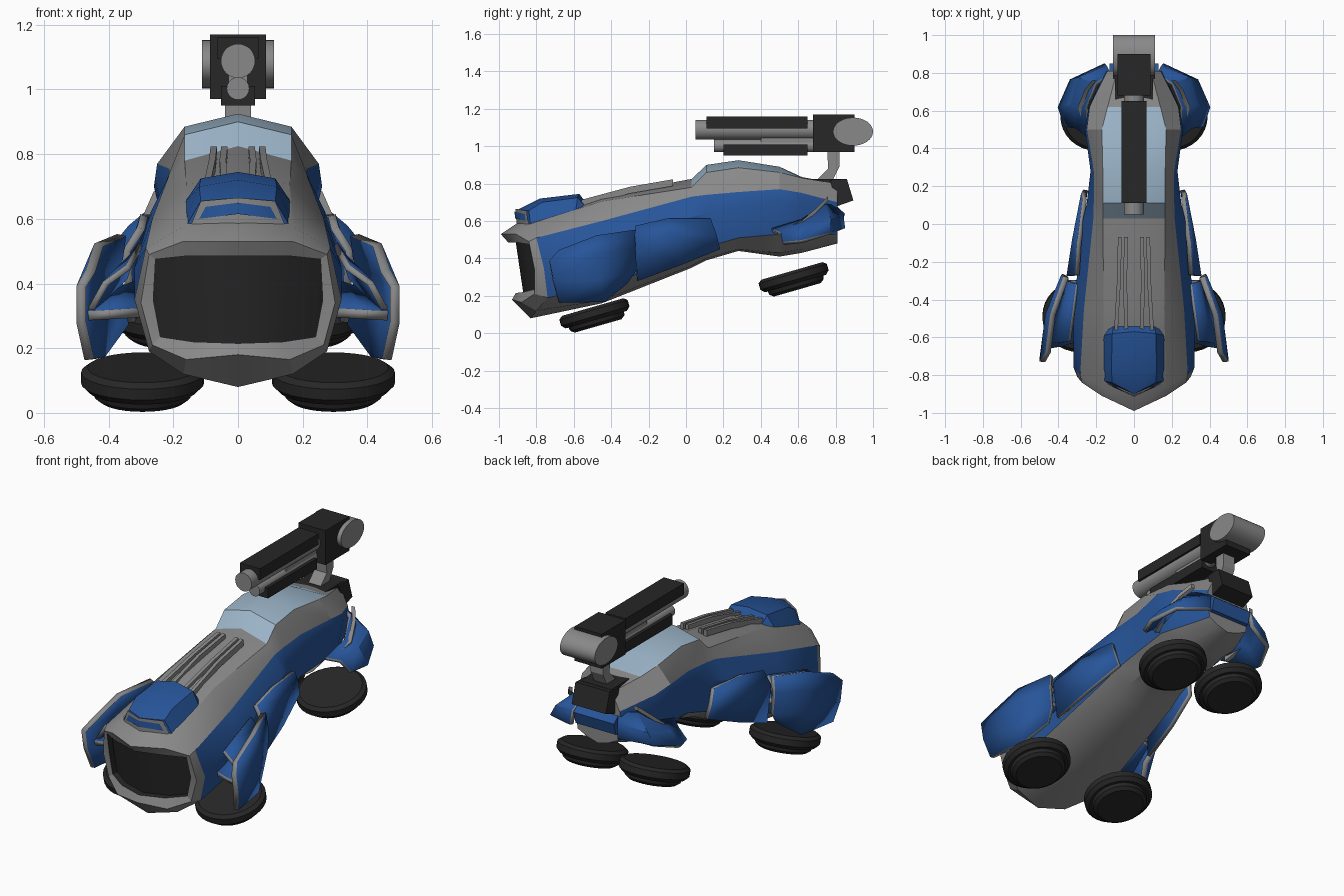
import bpy, bmesh, math
from mathutils import Matrix, Vector

if "Cube" in bpy.data.objects:
    bpy.data.objects.remove(bpy.data.objects["Cube"])


def material(name, rgb):
    m = bpy.data.materials.new(name)
    m.diffuse_color = (*rgb, 1)
    m.use_nodes = True
    m.node_tree.nodes["Principled BSDF"].inputs["Base Color"].default_value = m.diffuse_color
    return m


BLUE = material("blue_paint", (0.02, 0.09, 0.32))
BLACK = material("black_metal", (0.02, 0.02, 0.02))
GLASS = material("glass", (0.33, 0.46, 0.58))
GREY = material("grey_metal", (0.25, 0.25, 0.25))


def make(name, verts, faces, mats=(GREY,), idx=None, mirror=False, angle=25):
    me = bpy.data.meshes.new(name)
    me.from_pydata([tuple(v) for v in verts], [], faces)
    for m in mats:
        me.materials.append(m)
    if idx:
        for p, i in zip(me.polygons, idx):
            p.material_index = i
    bm = bmesh.new()
    bm.from_mesh(me)
    bmesh.ops.recalc_face_normals(bm, faces=bm.faces)
    bm.to_mesh(me)
    bm.free()
    ob = bpy.data.objects.new(name, me)
    bpy.context.collection.objects.link(ob)
    bpy.ops.object.select_all(action='DESELECT')
    ob.select_set(True)
    bpy.context.view_layer.objects.active = ob
    bpy.ops.object.shade_smooth_by_angle(angle=math.radians(angle))
    if mirror:
        mod = ob.modifiers.new("mirror", 'MIRROR')
        mod.merge_threshold = 0.0005
    return ob


def grid_faces(rows, cols):
    return [(r * cols + c, r * cols + c + 1, (r + 1) * cols + c + 1, (r + 1) * cols + c)
            for r in range(rows - 1) for c in range(cols - 1)]


def sheet(name, rows, thick=0.025, mats=(BLUE, GREY)):
    """Curved plate with a grey rim, on both sides of the car."""
    ob = make(name, [v for r in rows for v in r], grid_faces(len(rows), len(rows[0])), mats, mirror=True)
    s = ob.modifiers.new("thickness", 'SOLIDIFY')
    s.thickness, s.offset, s.material_offset_rim = thick, 0, 1
    return ob


def prism(name, yz, half_w, mat, half_top=None):
    """Side profile in y,z extruded across x."""
    n = len(yz)
    v = [(-half_w, y, z) for y, z in yz] + [(half_w, y, z) for y, z in yz]
    f = [tuple(range(n)), tuple(range(n, 2 * n))]
    f += [(i, (i + 1) % n, n + (i + 1) % n, n + i) for i in range(n)]
    return make(name, v, f, (mat,))


def box(name, y0, y1, z0, z1, half_w, mat):
    return prism(name, [(y0, z0), (y1, z0), (y1, z1), (y0, z1)], half_w, mat)


def lathe(name, profile, matrix, mat, seg=32, mirror=False):
    """Profile of (radius, height) turned about z, then placed."""
    v, n = [], len(profile)
    for s in range(seg):
        a = 2 * math.pi * s / seg
        v += [matrix @ Vector((r * math.cos(a), r * math.sin(a), h)) for r, h in profile]
    f = [(s * n + i, s * n + i + 1, (s + 1) % seg * n + i + 1, (s + 1) % seg * n + i)
         for s in range(seg) for i in range(n - 1)]
    f += [tuple(s * n for s in range(seg)), tuple(s * n + n - 1 for s in range(seg))]
    return make(name, v, f, (mat,), mirror=mirror)


def rail(name, path, w, h):
    """Thin rectangular strip following a path, mirrored."""
    v, n = [], len(path)
    for x, y, z in path:
        v += [(x - w, y, z - h), (x + w, y, z - h), (x + w, y, z + h), (x - w, y, z + h)]
    f = [(4 * i + k, 4 * i + (k + 1) % 4, 4 * i + 4 + (k + 1) % 4, 4 * i + 4 + k)
         for i in range(n - 1) for k in range(4)]
    return make(name, v, f + [(0, 1, 2, 3), tuple(range(4 * n - 4, 4 * n))], mirror=True)


# Body: half cross-sections from top centre to bottom centre
inner = [(0, -.95, .485), (.16, -.90, .485), (.255, -.84, .475), (.262, -.81, .35),
         (.24, -.81, .235), (.14, -.87, .22), (0, -.91, .215)]
grille = [(x, y + .04, z) for x, y, z in inner]
lip = [(0, -.99, .53), (.17, -.91, .53), (.275, -.84, .49), (.30, -.81, .34),
       (.265, -.81, .21), (.16, -.88, .165), (0, -.93, .18)]
nose = [(0, -.90, .59), (.17, -.86, .575), (.285, -.80, .51), (.32, -.76, .35),
        (.275, -.74, .19), (.17, -.80, .12), (0, -.83, .08)]


def station(y, *xz):
    return [(x, y, z) for x, z in xz]


stations = [
    grille, inner, lip, nose,
    station(-.45, (0, .735), (.16, .705), (.265, .60), (.32, .45), (.28, .25), (.17, .175), (0, .16)),
    station(.03, (0, .825), (.165, .78), (.215, .73), (.27, .62), (.24, .42), (.14, .36), (0, .35)),
    station(.11, (0, .90), (.165, .86), (.213, .74), (.25, .64), (.23, .46), (.13, .40), (0, .39)),
    station(.28, (0, .925), (.165, .885), (.213, .755), (.23, .68), (.21, .51), (.12, .45), (0, .44)),
    station(.50, (0, .89), (.17, .86), (.25, .77), (.26, .70), (.22, .53), (.13, .43), (0, .41)),
    station(.62, (0, .835), (.14, .83), (.235, .75), (.24, .68), (.20, .52), (.12, .45), (0, .43)),
    station(.81, (0, .80), (.09, .80), (.14, .70), (.15, .64), (.13, .53), (.07, .50), (0, .48))]
faces = grid_faces(len(stations), 7)
slots = []
for k in range(len(faces)):
    s, c = divmod(k, 6)
    if s == 0:
        slots.append(2)
    elif s >= 3 and c in (2, 3):
        slots.append(1)
    else:
        slots.append(3 if 5 <= s <= 8 and c == 0 else 0)
for base, slot in ((0, 2), (7 * (len(stations) - 1), 0)):
    faces += [tuple(base + i for i in q) for q in ((0, 1, 5, 6), (1, 2, 4, 5), (2, 3, 4))]
    slots += [slot] * 3
make("body", [p for s in stations for p in s], faces, (GREY, BLUE, BLACK, GLASS), slots, True)

# Hood scoop with grey mask and blue slot
scoop = [[(0, -.90, .66), (.115, -.84, .655), (.165, -.83, .57)],
         [(0, -.78, .72), (.12, -.77, .70), (.168, -.77, .58)],
         [(0, -.57, .745), (.115, -.58, .725), (.165, -.59, .65)],
         [(0, -.53, .69), (.11, -.54, .68), (.14, -.55, .66)]]
make("hood_scoop", [p for r in scoop for p in r] + [(0, -.89, .57)],
     grid_faces(4, 3) + [(0, 1, 2, 12)], (BLUE,), mirror=True)
make("scoop_mask", [(0, -.912, .665), (.115, -.852, .655), (.15, -.842, .57), (0, -.905, .575)],
     [(0, 1, 2, 3)], mirror=True)
make("scoop_slot", [(0, -.916, .65), (.10, -.862, .637), (.12, -.857, .60), (0, -.915, .615)],
     [(0, 1, 2, 3)], (BLUE,), mirror=True)

# Hood rails
for k, (xr, xf) in enumerate(((.042, .042), (.075, .095))):
    rail(f"hood_rail_{k}", [(xf, -.56, .695), (xr + .005, -.3, .765), (xr, -.07, .805)], .010, .018)

# Front fenders
sheet("front_fender", [
    [(.36, -.28, .55), (.43, -.48, .52), (.455, -.68, .44)],
    [(.372, -.275, .46), (.455, -.48, .42), (.485, -.73, .39)],
    [(.365, -.27, .34), (.445, -.46, .29), (.485, -.71, .28)],
    [(.35, -.32, .27), (.425, -.44, .17), (.46, -.68, .165)]], .03)
sheet("fender_shelf", [
    [(.30, -.62, .31), (.38, -.645, .305), (.47, -.66, .30)],
    [(.29, -.30, .40), (.33, -.30, .39), (.355, -.30, .38)]], .03)
sheet("fender_inner_fin", [
    [(.34, -.62, .45), (.41, -.63, .40), (.46, -.64, .31)],
    [(.30, -.32, .52), (.33, -.31, .48), (.35, -.30, .42)]], .02)

# Flank panels behind the front fenders
sheet("flank_panel", [
    [(.30, -.27, .57), (.29, -.10, .61), (.262, .13, .61)],
    [(.345, -.275, .50), (.315, -.08, .53), (.268, .16, .53)],
    [(.33, -.26, .28), (.30, -.03, .365), (.255, .18, .45)]], .025)

# Rear fenders
sheet("rear_fender", [
    [(.12, .79, .68), (.20, .74, .68), (.25, .62, .60), (.24, .46, .55)],
    [(.14, .83, .64), (.29, .77, .60), (.33, .63, .57), (.30, .51, .53)],
    [(.15, .84, .56), (.33, .76, .53), (.395, .62, .49), (.36, .52, .48)]], .025)
rail("rear_trim", [(.25, .50, .535), (.285, .62, .59), (.25, .71, .67), (.21, .76, .72)], .012, .012)
prism("rear_plate", [(.78, .56), (.83, .57), (.85, .64), (.80, .68)], .13, BLUE)

# Hover wheels
disc = [(.17, .05), (.19, .035), (.19, 0), (.17, -.02), (.155, -.02), (.15, -.04), (.13, -.055)]
for name, loc in (("front_wheel", (.295, -.485, .092)), ("rear_wheel", (.20, .58, .285))):
    m = Matrix.Translation(loc) @ Matrix.Rotation(math.radians(16), 4, 'X')
    lathe(name, disc, m, BLACK, mirror=True)

# Gun mount
box("mount_plate", .62, .83, .79, .825, .10, BLACK)
prism("mount_block", [(.77, .82), (.86, .825), (.895, .71), (.81, .68)], .11, BLACK)
prism("mount_neck", [(.70, .82), (.78, .81), (.82, .89), (.82, .98), (.755, .98), (.76, .88)], .04, GREY)

# Gun
to_y = Matrix.Rotation(math.radians(-90), 4, 'X')
for name, r, z, y0 in (("upper_barrel", .053, 1.088, .05), ("lower_barrel", .035, 1.003, .15)):
    lathe(name, [(r, 0), (r, .70 - y0)], Matrix.Translation((0, y0, z)) @ to_y, GREY)
box("upper_barrel_cover", .11, .65, 1.095, 1.16, .065, BLACK)
box("lower_barrel_cover", .20, .65, .95, 1.01, .053, BLACK)
box("gun_spine", .40, .69, 1.0, 1.06, .03, GREY)
box("gun_housing", .68, .90, .97, 1.17, .087, BLACK)
lathe("gun_drum", [(1, -.112), (1, .112)],
      Matrix.Translation((0, .893, 1.078)) @ Matrix.Rotation(math.radians(90), 4, 'Y')
      @ Matrix.Diagonal((.075, .107, 1, 1)), GREY)
